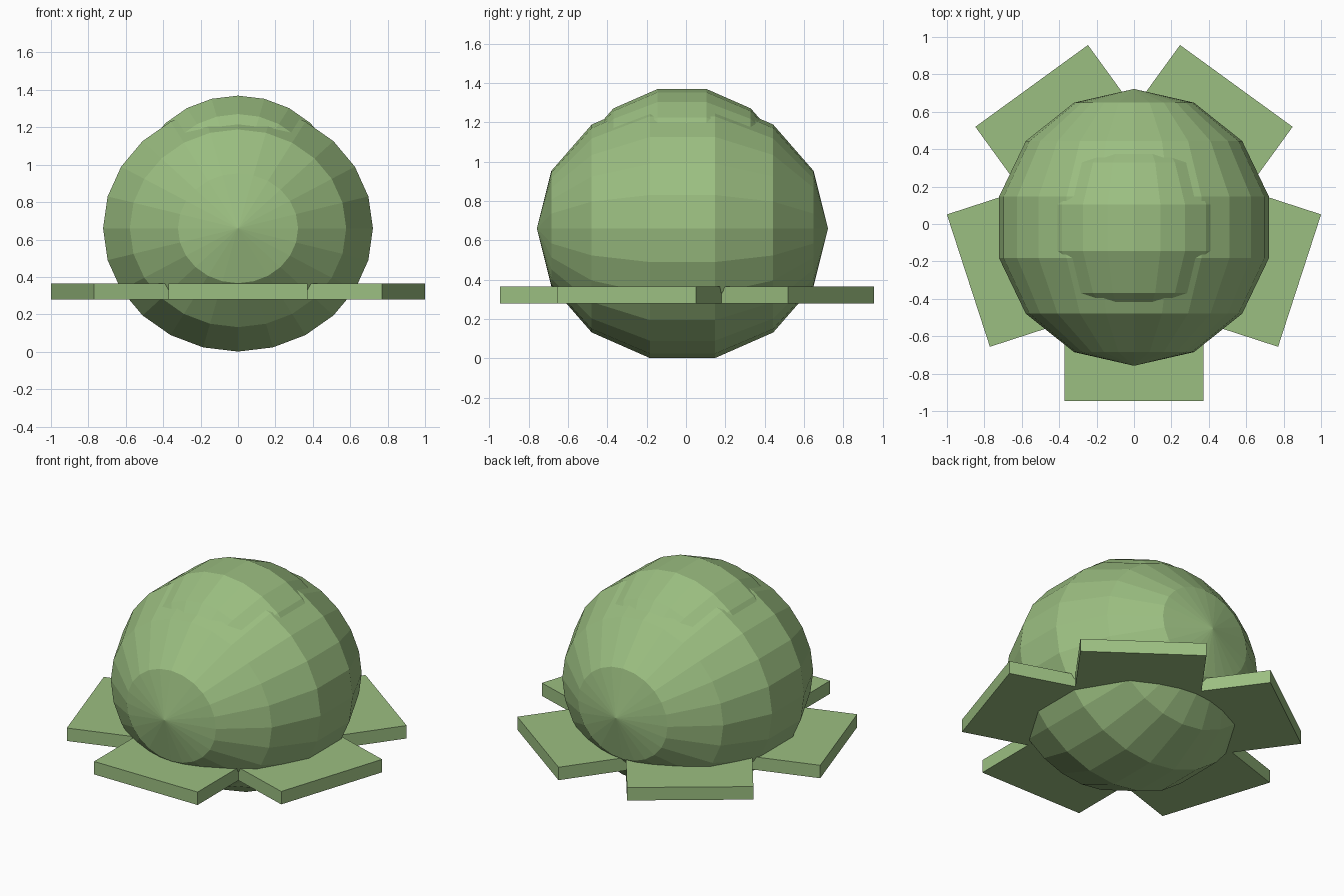
import bpy
import math

# Remove the default object if present
cube = bpy.data.objects.get("Cube")
if cube:
    bpy.data.objects.remove(cube, do_unlink=True)

# Single leaf green
green = bpy.data.materials.new("leaf_green")
green.use_nodes = True
color = (0.33, 0.52, 0.22, 1.0)
green.diffuse_color = color
green.node_tree.nodes["Principled BSDF"].inputs["Base Color"].default_value = color


def finish(name):
    obj = bpy.context.object
    obj.name = name
    obj.data.name = name
    obj.data.materials.append(green)
    bpy.ops.object.shade_flat()
    return obj


def ellipsoid(name, center, rx, ry, rz):
    """Low-poly ball whose poles point along y."""
    bpy.ops.mesh.primitive_uv_sphere_add(segments=24, ring_count=7, radius=1,
                                         location=center,
                                         rotation=(math.pi / 2, 0, 0))
    obj = finish(name)
    obj.scale = (rx, rz, ry)
    return obj


CENTER_Y = -0.015

# Cabbage-like body and the raised crown on top
ellipsoid("body", (0, -0.018, 0.66), 0.74, 0.74, 0.676)
ellipsoid("crown", (0, -0.02, 0.872), 0.56, 0.56, 0.51)

# Five flat leaves fanned around the base
WIDTH, OUTER = 0.744, 0.931
for i in range(5):
    angle = -math.pi / 2 + i * math.tau / 5
    reach = OUTER - WIDTH / 2
    bpy.ops.mesh.primitive_cube_add(
        size=1, rotation=(0, 0, angle),
        location=(reach * math.cos(angle), CENTER_Y + reach * math.sin(angle), 0.322))
    leaf = finish(f"leaf_{i + 1}")
    leaf.scale = (WIDTH, WIDTH, 0.084)
